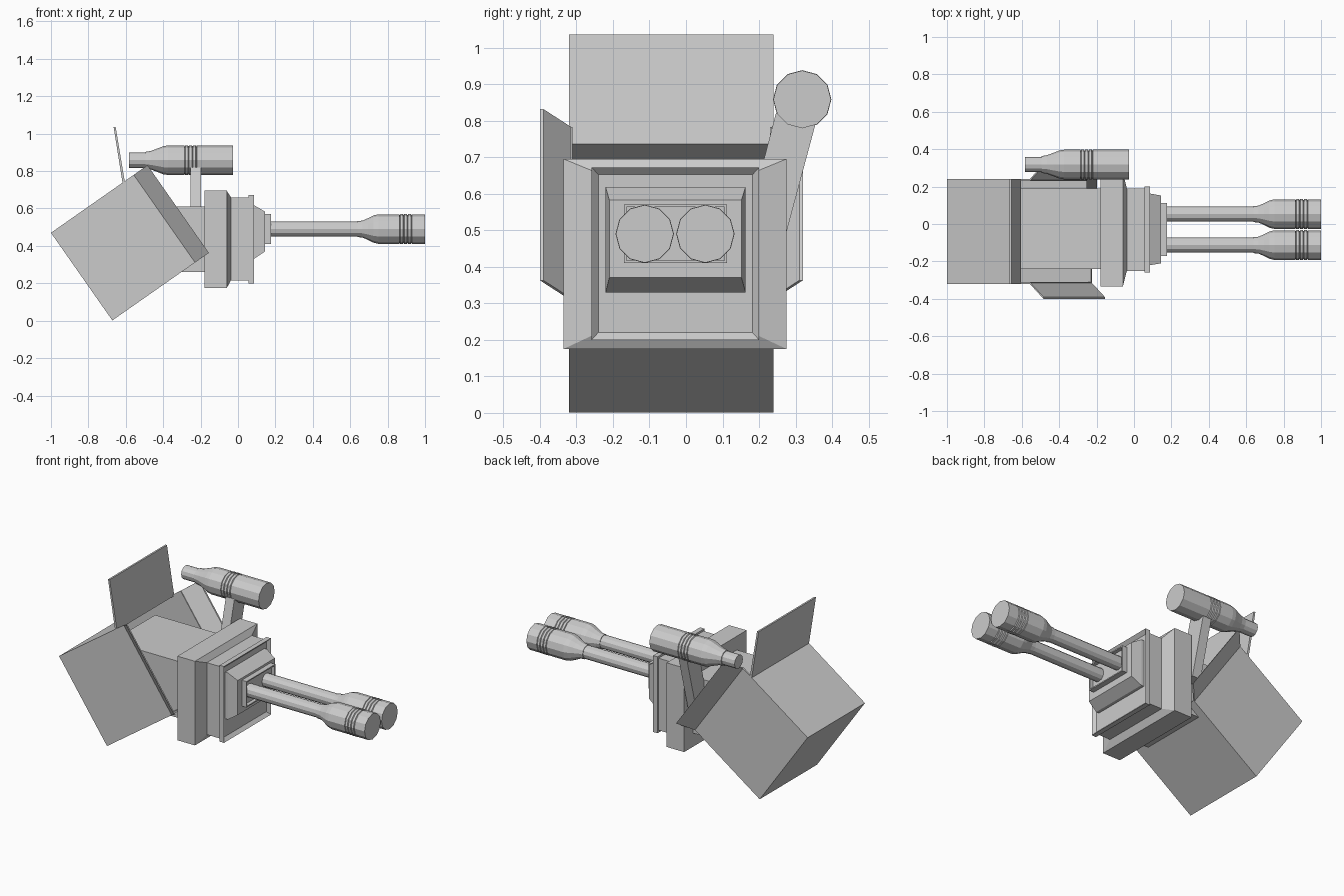
import bpy, bmesh, math
from mathutils import Vector

if "Cube" in bpy.data.objects:
    bpy.data.objects.remove(bpy.data.objects["Cube"])


def make(name, verts, faces):
    me = bpy.data.meshes.new(name)
    bm = bmesh.new()
    vs = [bm.verts.new(v) for v in verts]
    for f in faces:
        bm.faces.new([vs[i] for i in f])
    bmesh.ops.recalc_face_normals(bm, faces=bm.faces)
    bm.to_mesh(me)
    bm.free()
    ob = bpy.data.objects.new(name, me)
    bpy.context.collection.objects.link(ob)
    return ob


def loft(name, rings):
    """Skin a list of equal-length vertex rings and cap both ends."""
    n = len(rings[0])
    verts = [p for r in rings for p in r]
    faces = [(k * n + i, k * n + (i + 1) % n, (k + 1) * n + (i + 1) % n, (k + 1) * n + i)
             for k in range(len(rings) - 1) for i in range(n)]
    faces += [tuple(range(n)), tuple(range(len(verts) - n, len(verts)))]
    return make(name, verts, faces)


def prism_y(name, prof, y0, y1):
    return loft(name, [[(x, y, z) for x, z in prof] for y in (y0, y1)])


def rects(name, sections):
    """Sections are (x, y0, y1, z0, z1) rectangles stepped along x."""
    return loft(name, [[(x, a, c), (x, b, c), (x, b, d), (x, a, d)]
                       for x, a, b, c, d in sections])


def lathe_x(name, prof, y, z, n=12):
    ang = [2 * math.pi * i / n for i in range(n)]
    return loft(name, [[(x, y + r * math.cos(t), z + r * math.sin(t)) for t in ang]
                       for x, r in prof])


# Tilted open box: local u runs towards the opening, v runs down the back wall
def uv(u, v):
    a = math.radians(35)
    return (-1 + u * math.cos(a) + v * math.sin(a), 0.47 + u * math.sin(a) - v * math.cos(a))


def panel(name, u0, u1, v0, v1, y0, y1):
    return prism_y(name, [uv(u0, v0), uv(u1, v0), uv(u1, v1), uv(u0, v1)], y0, y1)


D, H, T = 0.545, 0.572, 0.01
Y0, Y1 = -0.32, 0.24
panel("box_back", 0, T, 0, H, Y0, Y1)
panel("box_top", 0, 0.477, 0, T, Y0, Y1)
panel("box_bottom", 0, D, H - T, H, Y0, Y1)
panel("box_side_front", 0, D, 0, H, Y0, Y0 + T)
panel("box_side_back", 0, D, 0, H, Y1 - T, Y1)

# Raised lid and the two flared side flaps
prism_y("box_lid", [(-0.665, 1.035), (-0.654, 1.035), (-0.604, 0.735), (-0.617, 0.735)], Y0, Y1)
for name, y, s in (("flap_front", Y0, -1), ("flap_back", Y1, 1)):
    rings = []
    for u, yo in ((D - 0.005, 0), (D + 0.085, 0.08)):
        ring = []
        for v, inset in ((0, 0), (H, 0), (H, T), (0, T)):
            x, z = uv(u, v)
            ring.append((x, y + s * (yo - inset), z))
        rings.append(ring)
    loft(name, rings)

# Main body and stepped front mount
rects("body", [(-0.70, -0.24, 0.19, 0.26, 0.61), (-0.17, -0.24, 0.19, 0.26, 0.61)])
rects("mount_block", [(-0.18, -0.335, 0.275, 0.175, 0.695), (-0.06, -0.335, 0.275, 0.175, 0.695),
                      (-0.038, -0.25, 0.19, 0.215, 0.66), (0.06, -0.25, 0.19, 0.215, 0.66)])
# Collar plate with a shallow recess in its face
rects("collar", [(0.055, -0.258, 0.2, 0.2, 0.672), (0.085, -0.258, 0.2, 0.2, 0.672),
                 (0.066, -0.24, 0.182, 0.22, 0.652)])
rects("tapered_housing", [(0.06, -0.22, 0.163, 0.33, 0.618), (0.085, -0.22, 0.163, 0.33, 0.618),
                          (0.145, -0.21, 0.152, 0.37, 0.583)])
rects("barrel_socket", [(0.14, -0.17, 0.112, 0.41, 0.57), (0.177, -0.17, 0.112, 0.41, 0.57),
                        (0.177, -0.163, 0.105, 0.417, 0.563), (0.155, -0.163, 0.105, 0.417, 0.563)])


# Flared tube with three raised rings, used for muzzles and scope
def bands(x, w, r, d):
    out = []
    for i in range(3):
        a = x + i * w
        out += [(a, r - d), (a + w * 0.15, r), (a + w * 0.8, r), (a + w * 0.95, r - d)]
    return out


for name, y in (("left_barrel", -0.113), ("right_barrel", 0.053)):
    lathe_x(name, [(0.15, 0.04), (0.65, 0.04)], y, 0.49)
    prof = [(0.64, 0.043), (0.665, 0.045), (0.695, 0.058), (0.725, 0.073), (0.75, 0.079),
            (0.863, 0.079)] + bands(0.865, 0.021, 0.08, 0.006) + [(0.93, 0.079), (1.0, 0.079)]
    lathe_x(name + "_muzzle", prof, y, 0.49)

# Scope and its slanted bracket
prof = [(-0.583, 0.041), (-0.495, 0.041), (-0.494, 0.045), (-0.465, 0.05), (-0.43, 0.063),
        (-0.40, 0.075), (-0.375, 0.079), (-0.287, 0.079)]
prof += bands(-0.285, 0.021, 0.08, 0.006) + [(-0.22, 0.079), (-0.027, 0.079)]
lathe_x("scope", prof, 0.318, 0.858)
loft("scope_bracket", [[(x, 0.15, 0.45), (x, 0.263, 0.45), (x, 0.357, 0.80), (x, 0.246, 0.82)]
                       for x in (-0.255, -0.197)])
